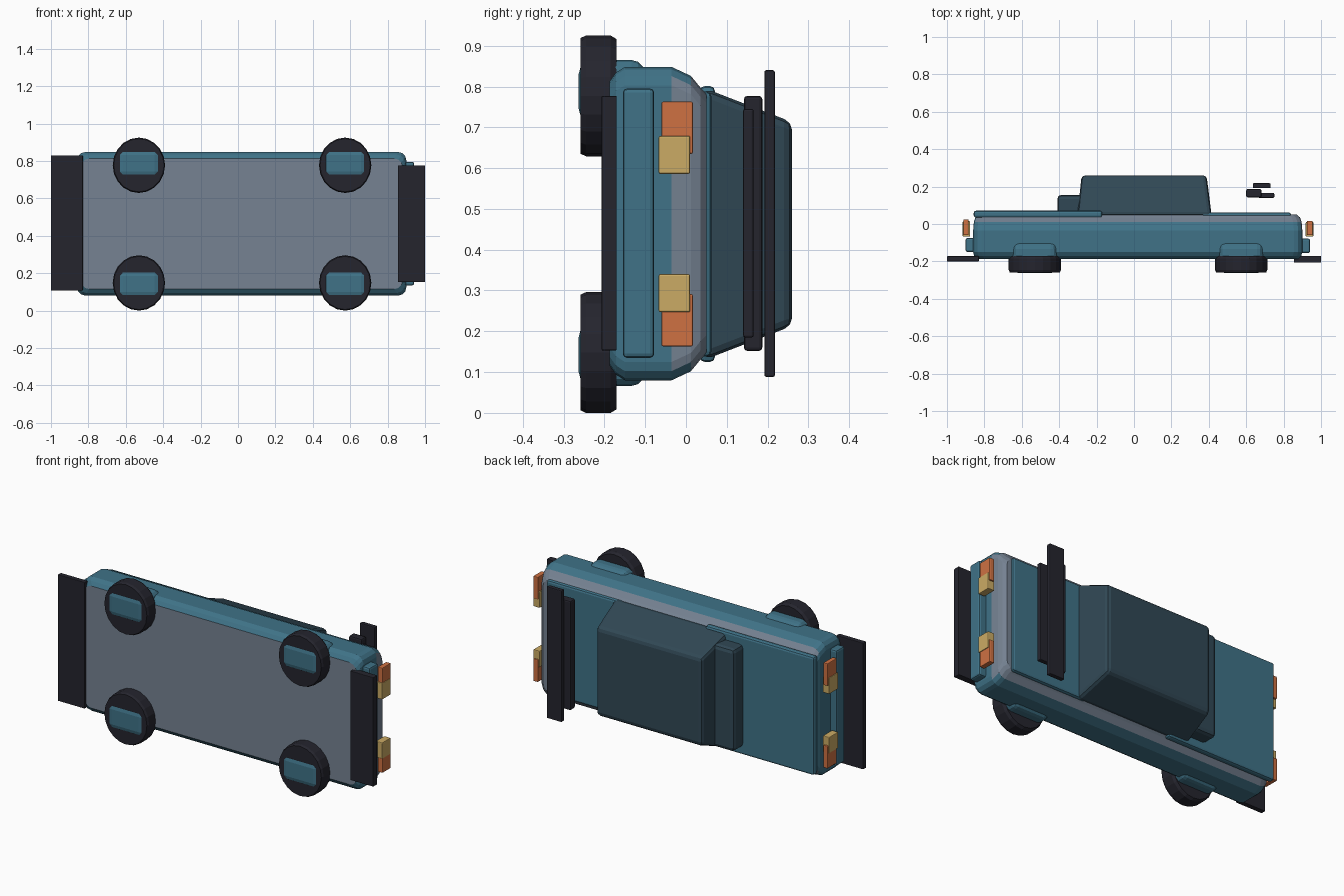
import bpy, bmesh, math
from mathutils import Vector

if "Cube" in bpy.data.objects:
    bpy.data.objects.remove(bpy.data.objects["Cube"])

# The car rests on its side: length = x, its roof faces +y, its width runs along z.
MID = 0.463


def paint(name, rgb):
    m = bpy.data.materials.new(name)
    m.diffuse_color = (*rgb, 1)
    m.use_nodes = True
    m.node_tree.nodes["Principled BSDF"].inputs["Base Color"].default_value = m.diffuse_color
    return m


TEAL = paint("teal paint", (0.05, 0.17, 0.245))
GREY = paint("grey trim", (0.18, 0.225, 0.29))
BLACK = paint("black rubber", (0.018, 0.018, 0.027))
GLASS = paint("dark cabin", (0.03, 0.064, 0.09))
ORANGE = paint("orange lamp", (0.62, 0.165, 0.055))
GOLD = paint("gold lamp", (0.6, 0.41, 0.13))


def finish(bm, name, *mats, bevel=0.0, segments=2):
    bmesh.ops.recalc_face_normals(bm, faces=bm.faces[:])
    mesh = bpy.data.meshes.new(name)
    bm.to_mesh(mesh)
    bm.free()
    for m in mats:
        mesh.materials.append(m)
    ob = bpy.data.objects.new(name, mesh)
    bpy.context.collection.objects.link(ob)
    if bevel:
        mod = ob.modifiers.new("bevel", 'BEVEL')
        mod.width = bevel
        mod.segments = segments
        mod.limit_method = 'ANGLE'
    return ob


def box(name, xs, ys, zs, mat, bevel=0.006, segments=2):
    bm = bmesh.new()
    bmesh.ops.create_cube(bm, size=1)
    for v in bm.verts:
        v.co = Vector([(r[0] + r[1]) / 2 + c * (r[1] - r[0])
                       for r, c in zip((xs, ys, zs), v.co)])
    return finish(bm, name, mat, bevel=bevel, segments=segments)


def rounded_ring(bm, x0, x1, z0, z1, y, r):
    """Rounded rectangle at height y."""
    ring = []
    for cx, cz, start in ((x1 - r, z1 - r, 0), (x0 + r, z1 - r, 90),
                          (x0 + r, z0 + r, 180), (x1 - r, z0 + r, 270)):
        for step in (0, 30, 60, 90):
            a = math.radians(start + step)
            ring.append(bm.verts.new((cx + r * math.cos(a), y, cz + r * math.sin(a))))
    return ring


def loft(bm, rings):
    for a, b in zip(rings, rings[1:]):
        n = len(a)
        for i in range(n):
            bm.faces.new((a[i], a[(i + 1) % n], b[(i + 1) % n], b[i]))
    bm.faces.new(rings[0])
    bm.faces.new(rings[-1])


# body shell: lofted rings of (height, end inset, side inset)
bm = bmesh.new()
profile = ((-0.187, 0.02, 0.035), (-0.172, 0.006, 0.014), (-0.15, 0, 0), (-0.035, 0, 0),
           (0.012, 0.004, 0.022), (0.035, 0.012, 0.05), (0.05, 0.03, 0.065))
loft(bm, [rounded_ring(bm, -0.86 + xi, 0.9 - xi, 0.08 + zi, 0.848 - zi, y, 0.045)
          for y, xi, zi in profile])
bmesh.ops.recalc_face_normals(bm, faces=bm.faces[:])
for f in bm.faces:
    y = f.calc_center_median().y
    underside = f.normal.y < -0.9
    shoulder = y > 0.014 and f.normal.x > -0.5
    nose = y > -0.034 and f.normal.x > 0.8
    f.material_index = 1 if underside or shoulder or nose else 0
finish(bm, "body", TEAL, GREY)

# bonnet and boot panels
box("bonnet", (0.36, 0.84), (0.03, 0.062), (0.138, 0.788), TEAL, 0.012)
box("boot_lid", (-0.857, -0.17), (0.034, 0.071), (0.125, 0.801), TEAL, 0.012)

# cabin: tapered block
bm = bmesh.new()
bmesh.ops.create_cube(bm, size=1)
for v in bm.verts:
    top = v.co.y > 0
    x0, x1, hz = (-0.28, 0.388, 0.25) if top else (-0.303, 0.415, 0.333)
    v.co = Vector((x1 if v.co.x > 0 else x0, 0.26 if top else 0.045,
                   MID + (hz if v.co.z > 0 else -hz)))
finish(bm, "cabin", GLASS, bevel=0.02)
box("rear_cabin_step", (-0.41, -0.27), (0.05, 0.156), (0.17, 0.755), GLASS, 0.022)

# wheels with hub blocks
for x in (-0.53, 0.573):
    for z, hub_z in ((0.148, 0.143), (0.777, 0.788)):
        bm = bmesh.new()
        rings = []
        for y, s in ((-0.258, 0.96), (-0.245, 1), (-0.185, 1), (-0.17, 0.94)):
            rings.append([bm.verts.new((x + 0.14 * s * math.cos(math.tau * i / 20), y,
                                        z + 0.148 * s * math.sin(math.tau * i / 20)))
                          for i in range(20)])
        loft(bm, rings)
        finish(bm, "wheel", BLACK)
        box("wheel_hub", (x - 0.118, x + 0.118), (-0.263, -0.1),
            (hub_z - 0.077, hub_z + 0.077), TEAL, 0.034, 3)

# bumper plates and beams
box("rear_bumper_plate", (-1.0, -0.83), (-0.2, -0.172), (0.107, 0.829), BLACK, 0.003)
box("front_bumper_plate", (0.855, 1.0), (-0.207, -0.17), (0.153, 0.777), BLACK, 0.003)
box("rear_bumper_beam", (-0.9, -0.84), (-0.15, -0.075), (0.135, 0.795), TEAL, 0.01)
box("front_bumper_beam", (0.87, 0.942), (-0.155, -0.078), (0.135, 0.795), TEAL, 0.01)

# lamps, mirrored about the centre plane
for s in (-1, 1):
    outer = sorted((MID + s * 0.172, MID + s * 0.3))
    inner = sorted((MID + s * 0.123, MID + s * 0.216))
    box("front_orange_lamp", (0.925, 0.955), (-0.06, 0.017), outer, ORANGE, 0.004)
    box("front_gold_lamp", (0.918, 0.959), (-0.067, 0.01), inner, GOLD, 0.004)
    box("rear_orange_lamp", (-0.912, -0.885), (-0.06, 0.025), outer, ORANGE, 0.004)
    box("rear_gold_lamp", (-0.916, -0.876), (-0.067, 0.015), inner, GOLD, 0.004)

# raised wing made of three bars
box("wing_blade", (0.635, 0.73), (0.192, 0.218), (0.088, 0.84), BLACK, 0.005)
box("wing_base", (0.6, 0.682), (0.142, 0.187), (0.152, 0.777), BLACK, 0.008)
box("wing_lip", (0.665, 0.75), (0.14, 0.166), (0.185, 0.745), BLACK, 0.005)
